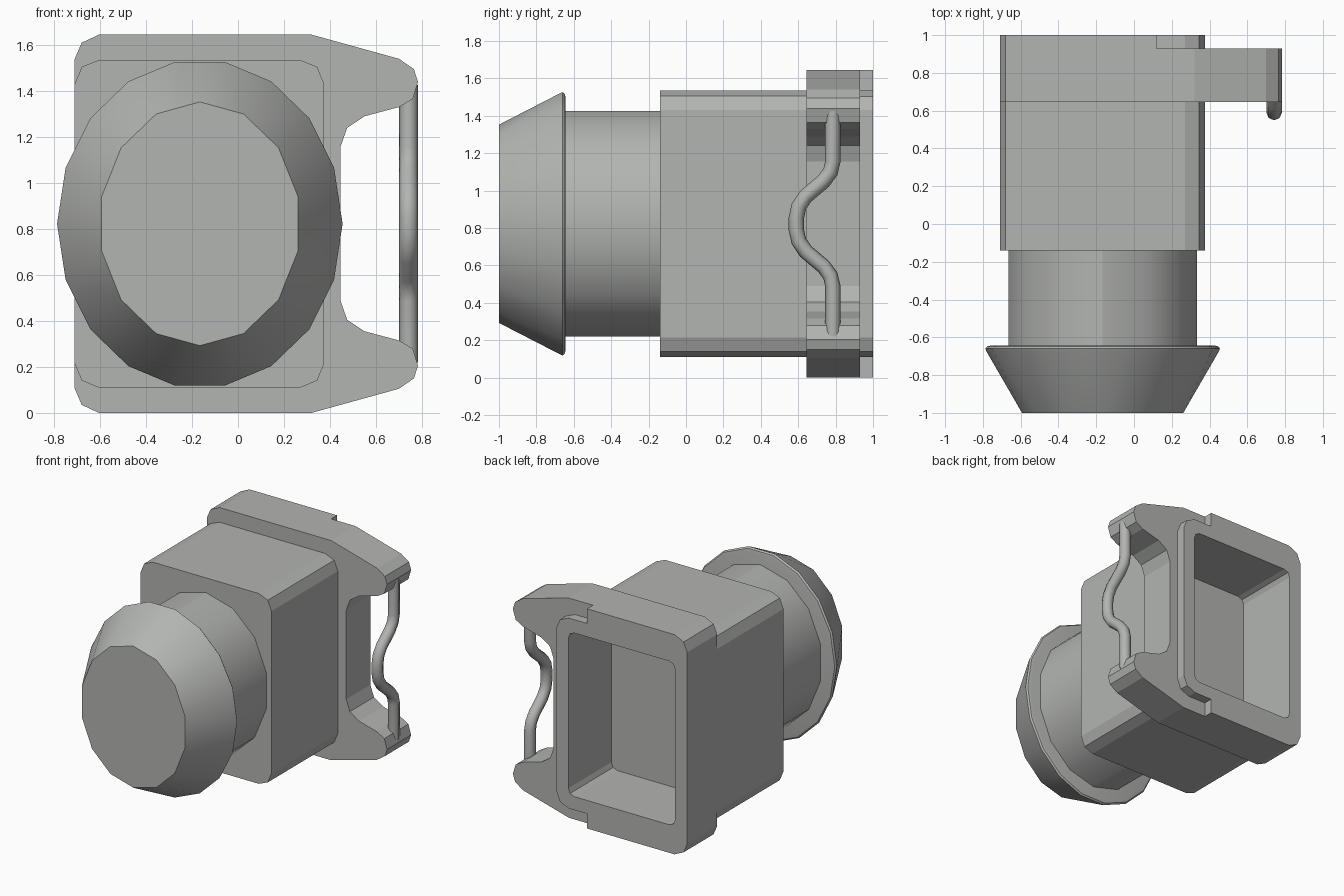
import bpy, bmesh, math
from mathutils import Vector

cube = bpy.data.objects.get("Cube")
if cube:
    bpy.data.objects.remove(cube, do_unlink=True)

MID_Z = 0.8225
grey = bpy.data.materials.new("plain grey")
grey.use_nodes = True
COLOUR = (0.45, 0.462, 0.447, 1)
grey.diffuse_color = COLOUR
grey.node_tree.nodes["Principled BSDF"].inputs["Base Color"].default_value = COLOUR


def finish(name, bm):
    bmesh.ops.recalc_face_normals(bm, faces=bm.faces)
    mesh = bpy.data.meshes.new(name)
    bm.to_mesh(mesh)
    bm.free()
    ob = bpy.data.objects.new(name, mesh)
    bpy.context.collection.objects.link(ob)
    mesh.materials.append(grey)
    return ob


def select_only(ob):
    bpy.ops.object.select_all(action='DESELECT')
    ob.select_set(True)
    bpy.context.view_layer.objects.active = ob


def smooth(ob, angle=30):
    select_only(ob)
    bpy.ops.object.shade_smooth_by_angle(angle=math.radians(angle))


def prism(name, outline, y0, y1):
    """Extrude an (x, z) outline along y."""
    bm = bmesh.new()
    face = bm.faces.new([bm.verts.new((x, y0, z)) for x, z in outline])
    ext = bmesh.ops.extrude_face_region(bm, geom=[face], use_keep_orig=True)
    moved = [g for g in ext["geom"] if isinstance(g, bmesh.types.BMVert)]
    bmesh.ops.translate(bm, verts=moved, vec=(0, y1 - y0, 0))
    return finish(name, bm)


def mirrored(lower):
    """Complete a lower half outline by reflecting it about the mid height."""
    return lower + [(x, 2 * MID_Z - z) for x, z in reversed(lower)]


def corner_box(x0, x1, z0, r):
    k = r * 0.29
    return mirrored([(x0, z0 + r), (x0 + k, z0 + k), (x0 + r, z0),
                     (x1 - r, z0), (x1 - k, z0 + k), (x1, z0 + r)])


def ring(bm, y, rx, rz, n, start):
    """Elliptical ring of points around the knob axis."""
    out = []
    for i in range(n):
        a = math.radians(start) + math.tau * i / n
        out.append(bm.verts.new((-0.166 + rx * math.cos(a), y, MID_Z + rz * math.sin(a))))
    return out


def hull(name, rings):
    bm = bmesh.new()
    for r in rings:
        ring(bm, *r)
    bmesh.ops.convex_hull(bm, input=bm.verts)
    bmesh.ops.dissolve_limit(bm, angle_limit=0.01, verts=bm.verts, edges=bm.edges)
    return finish(name, bm)


# Housing, side bracket with two arms, and stepped rear rim
housing = prism("housing", corner_box(-0.71, 0.375, 0.11, 0.105), -0.14, 0.645)
left_corner = [(-0.71, 0.105), (-0.68, 0.035), (-0.605, 0)]
bracket = prism("side_bracket", mirrored(left_corner + [
    (0.32, 0), (0.70, 0.105), (0.765, 0.15), (0.783, 0.205), (0.76, 0.28),
    (0.70, 0.315), (0.55, 0.355), (0.475, 0.405), (0.445, 0.49)]), 0.645, 0.93)
rim = prism("rear_rim", mirrored(left_corner + [
    (0.12, 0), (0.12, 0.11), (0.27, 0.11), (0.344, 0.141), (0.375, 0.215)]), 0.93, 1.0)

# Rectangular socket cut into the back
cutter = prism("socket_cutter", corner_box(-0.61, 0.275, 0.21, 0.05), 0.49, 1.1)
cutter.hide_render = True
for part in (housing, bracket, rim):
    mod = part.modifiers.new("socket", 'BOOLEAN')
    mod.operation = 'DIFFERENCE'
    mod.solver = 'EXACT'
    mod.object = cutter
    select_only(part)
    bpy.ops.object.modifier_apply(modifier=mod.name)
bpy.data.objects.remove(cutter, do_unlink=True)

# Oval shaft and flared knob with a thin rounded lip
shaft = hull("shaft", [(-0.66, 0.512, 0.602, 14, 90), (-0.13, 0.512, 0.602, 14, 90)])
smooth(shaft)
knob = hull("knob", [(-1.0, 0.438, 0.53, 14, 90), (-0.675, 0.615, 0.708, 18, 0),
                     (-0.66, 0.621, 0.715, 18, 0), (-0.648, 0.612, 0.705, 18, 0),
                     (-0.643, 0.59, 0.682, 18, 0)])
smooth(knob)

# Bent wire between the arms
path = [(0.785, 0.22), (0.785, 0.49), (0.772, 0.545), (0.735, 0.595),
        (0.64, 0.675), (0.603, 0.73), (0.59, 0.79)]
path = [Vector((0.742, y, z)) for y, z in mirrored(path)]
bm = bmesh.new()
loops = []
for i, p in enumerate(path):
    t = (path[min(i + 1, len(path) - 1)] - path[max(i - 1, 0)]).normalized()
    side = Vector((1, 0, 0))
    up = t.cross(side)
    loops.append([bm.verts.new(p + 0.041 * (side * math.cos(a) + up * math.sin(a)))
                  for a in (math.tau * k / 8 for k in range(8))])
for a, b in zip(loops, loops[1:]):
    for k in range(8):
        j = (k + 1) % 8
        bm.faces.new((a[k], a[j], b[j], b[k]))
bm.faces.new(loops[0])
bm.faces.new(loops[-1])
smooth(finish("bent_wire", bm), 50)
